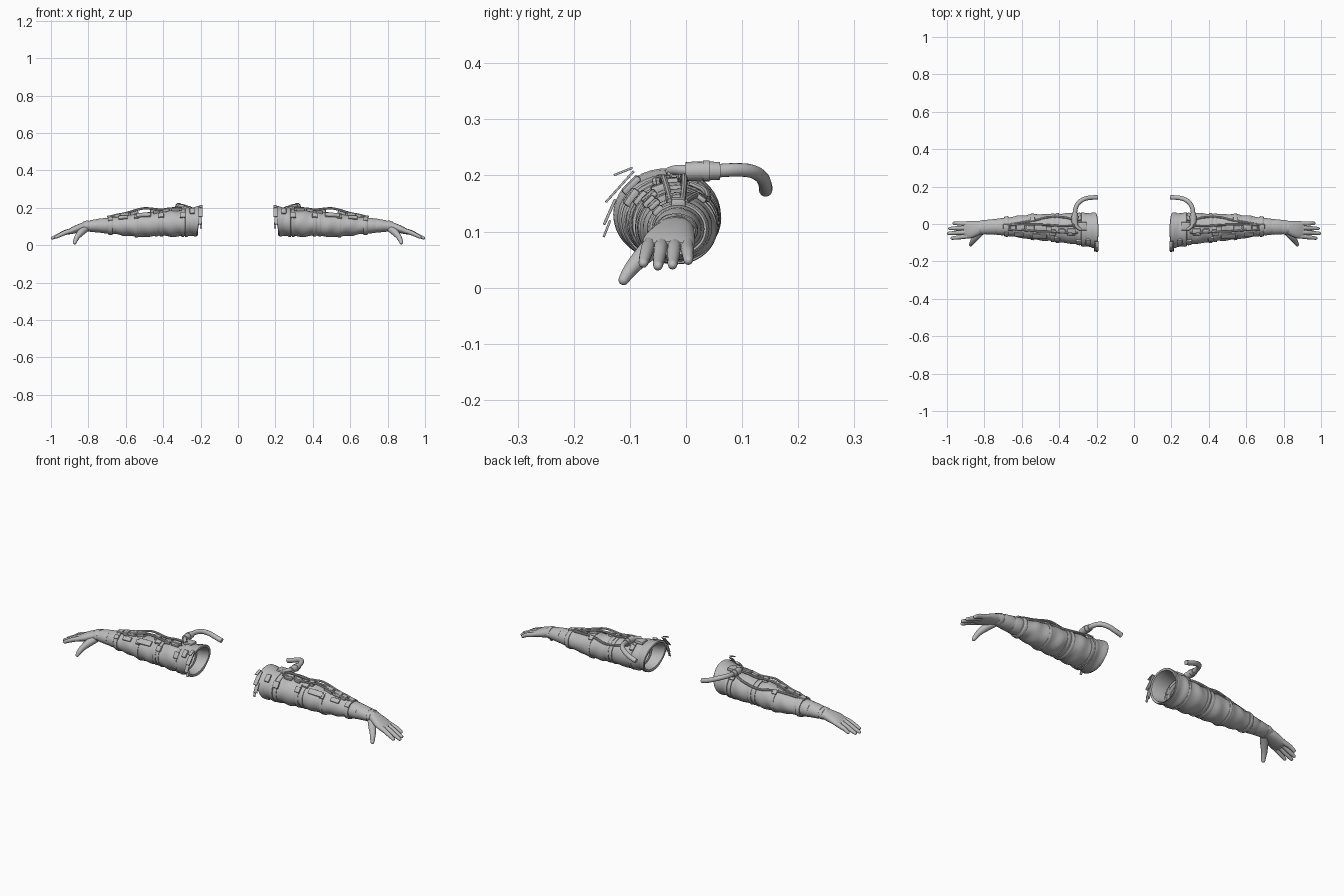
import bpy, bmesh, math
from mathutils import Vector, Matrix

if "Cube" in bpy.data.objects:
    bpy.data.objects.remove(bpy.data.objects["Cube"])

grey = bpy.data.materials.new("suit_grey")
grey.diffuse_color = (0.5, 0.5, 0.5, 1)
grey.use_nodes = True
grey.node_tree.nodes["Principled BSDF"].inputs["Base Color"].default_value = grey.diffuse_color

# Sleeve stations: x, top z, bottom z, back y, front y
SLEEVE = [(0.19, .212, .052, .058, -.128), (0.27, .198, .050, .058, -.118), (0.30, .187, .048, .056, -.108),
          (0.36, .188, .044, .058, -.104), (0.42, .178, .054, .052, -.094), (0.47, .176, .044, .054, -.090),
          (0.55, .168, .046, .052, -.082), (0.62, .157, .053, .044, -.072), (0.69, .146, .063, .032, -.060),
          (0.75, .139, .070, .024, -.055), (0.80, .130, .075, .019, -.053), (0.83, .125, .078, .016, -.055)]


def spline(a, b, c, d, t):
    return tuple(0.5 * (2 * q + (r - p) * t + (2 * p - 5 * q + 4 * r - s) * t * t
                 + (3 * q - p - 3 * r + s) * t ** 3) for p, q, r, s in zip(a, b, c, d))


def finish(name, bm):
    bmesh.ops.recalc_face_normals(bm, faces=bm.faces)
    me = bpy.data.meshes.new(name)
    bm.to_mesh(me)
    bm.free()
    ob = bpy.data.objects.new(name, me)
    bpy.context.collection.objects.link(ob)
    me.materials.append(grey)
    bpy.ops.object.select_all(action='DESELECT')
    bpy.context.view_layer.objects.active = ob
    ob.select_set(True)
    bpy.ops.object.shade_smooth_by_angle(angle=math.radians(40))
    ob.modifiers.new("other_arm", 'MIRROR')
    return ob


def loft(name, rings, caps=True):
    bm = bmesh.new()
    rows = [[bm.verts.new(p) for p in r] for r in rings]
    n = len(rows[0])
    for a, b in zip(rows, rows[1:]):
        for i in range(n):
            j = (i + 1) % n
            bm.faces.new((a[i], a[j], b[j], b[i]))
    if caps:
        bm.faces.new(rows[0])
        bm.faces.new(rows[-1])
    return finish(name, bm)


def section(x):
    S = SLEEVE
    i = max(0, min(len(S) - 2, sum(1 for s in S if s[0] <= x) - 1))
    t = (x - S[i][0]) / (S[i + 1][0] - S[i][0])
    return [p + (q - p) * t for p, q in zip(S[i][1:], S[i + 1][1:])]


def on_arm(x, ang, off=0.0):
    """Point on the sleeve; angle 0 is top, positive turns to the front."""
    top, bot, back, front = section(x)
    a = math.radians(ang)
    return Vector((x, (back + front) / 2 - ((back - front) / 2 + off) * math.sin(a),
                   (top + bot) / 2 + ((top - bot) / 2 + off) * math.cos(a)))


def arm_ring(x, off, slant=0.0, fold=0.0, n=40):
    ring = []
    for i in range(n):
        a = 360 * i / n
        p = on_arm(x, a, off + fold * math.sin(math.radians(3 * a) + 70 * x))
        p.x -= slant * math.cos(math.radians(a))
        ring.append(p)
    return ring


def band(name, x0, x1, h):
    loft(name, [arm_ring(x, o) for x, o in ((x0, -.004), (x0, h * .7), (x0 + .003, h),
                                          (x1 - .003, h), (x1, h * .7), (x1, -.004))], False)


def smooth_path(pts, sub=5):
    p = [pts[0]] + pts + [pts[-1]]
    out = [spline(*p[i:i + 4], k / sub) for i in range(len(p) - 3) for k in range(sub)]
    return out + [tuple(pts[-1])]


def tube(name, pts, n=12, flat=1.0, round_end=False):
    """Sweep of points (x, y, z, radius)."""
    path = smooth_path(pts)
    if round_end:
        a, b = Vector(path[-2][:3]), Vector(path[-1][:3])
        d, r = (b - a).normalized(), path[-1][3]
        path += [(*(b + d * r * math.sin(t)), r * math.cos(t)) for t in (.4, .8, 1.15, 1.45)]
    rings = []
    for i, q in enumerate(path):
        d = (Vector(path[min(i + 1, len(path) - 1)][:3]) - Vector(path[max(i - 1, 0)][:3])).normalized()
        if i == 0:
            u = d.orthogonal().normalized() if abs(d.z) > .9 else d.cross(Vector((0, 0, 1))).normalized()
        u = (u - d * u.dot(d)).normalized()
        v = u.cross(d)
        rings.append([Vector(q[:3]) + (u * math.cos(t) + v * math.sin(t) * flat) * q[3]
                      for t in (2 * math.pi * k / n for k in range(n))])
    return loft(name, rings)


def box(name, loc, size, turn=0.0, bevel=.004, tilt=0.0):
    bm = bmesh.new()
    bmesh.ops.create_cube(bm, size=1)
    bmesh.ops.scale(bm, vec=size, verts=bm.verts)
    bmesh.ops.bevel(bm, geom=bm.edges[:], offset=min(bevel, min(size) * .4), segments=2,
                    profile=.5, affect='EDGES')
    rot = Matrix.Rotation(math.radians(turn), 4, 'X') @ Matrix.Rotation(math.radians(tilt), 4, 'Y')
    bmesh.ops.transform(bm, matrix=Matrix.Translation(loc) @ rot, verts=bm.verts)
    return finish(name, bm)


def arm_box(name, x, ang, size, off=.004):
    slope = math.degrees(math.atan2(on_arm(x - .02, ang).z - on_arm(x + .02, ang).z, .04))
    return box(name, on_arm(x, ang, off), size, ang, tilt=slope * math.cos(math.radians(ang)))


# Sleeve with soft cloth folds, open at the shoulder
xs = [.215 + .0125 * i for i in range(50)]
sleeve = loft("sleeve", [arm_ring(x, .0012 * math.sin(x * 95), fold=.0014) for x in xs], False)
# Shoulder collar: outer skin, rolled rim and inner lining
loft("shoulder_cuff", [arm_ring(x, o, s) for x, o, s in (
    (.285, -.004, 0), (.282, .004, 0), (.272, .005, 0), (.262, .001, .002), (.235, -.001, .009),
    (.222, .004, .012), (.208, .004, .015), (.205, .001, .015), (.207, -.008, .015),
    (.23, -.012, .008), (.275, -.012, 0))], False)

# Straps and bands round the arm
for nm, a, b, h in (("upper_strap", .288, .302, .004), ("elbow_band_inner", .402, .420, .006),
                    ("elbow_band_outer", .424, .444, .004), ("forearm_strap", .535, .552, .004),
                    ("wrist_strap", .672, .694, .007), ("wrist_cuff_inner", .697, .735, .002),
                    ("wrist_cuff_outer", .740, .795, .002), ("glove_rim", .800, .815, .003)):
    band(nm, a, b, h)

# Buckles and pouches on the straps
for i, (x, ang, sx, sy, sz) in enumerate((
        (.295, 55, .030, .034, .014), (.245, 45, .026, .040, .012), (.411, 50, .028, .030, .014),
        (.435, 20, .034, .032, .016), (.543, 45, .026, .026, .012), (.683, 45, .026, .022, .012),
        (.683, 0, .032, .026, .018), (.295, -40, .028, .030, .014), (.543, -35, .026, .024, .010))):
    arm_box("strap_buckle_%d" % (i + 1), x, ang, (sx, sy, sz))
# Equipment along the top of the arm
for i, (x, ang, sx, sy, sz) in enumerate((
        (.335, 12, .045, .036, .014), (.385, 12, .035, .028, .016), (.455, 5, .030, .026, .028),
        (.555, 5, .045, .028, .026), (.605, 5, .045, .034, .016), (.645, 8, .028, .028, .018),
        (.505, 40, .080, .030, .010), (.615, 42, .050, .024, .010))):
    arm_box("equipment_box_%d" % (i + 1), x, ang, (sx, sy, sz), .006)
# Cables bridging the equipment
for i, ang in enumerate((-8, 14)):
    tube("arm_cable_%d" % (i + 1), [(*on_arm(x, ang, o), .0055) for x, o in (
        (.30, .012), (.36, .010), (.41, .012), (.46, .020), (.50, .026), (.54, .022),
        (.60, .013), (.65, .011), (.68, .008))], 8)
tube("back_cable", [(*on_arm(x, a, .004), .006) for x, a in (
    (.30, -25), (.36, -42), (.45, -48), (.53, -30), (.60, -20), (.66, -12))], 8)

# Hose connector and curved hose behind the shoulder
box("hose_mount", (.275, -.012, .200), (.05, .045, .018), bevel=.006)
tube("hose_connector", [(.315, .000, .207, .017), (.317, .03, .208, .017), (.315, .060, .208, .016)], 16)
tube("hose_collar", [(.317, .030, .208, .019), (.317, .042, .208, .019)], 16)
tube("hose", [(.316, .052, .208, .012), (.312, .085, .210, .012), (.295, .115, .208, .012),
              (.265, .134, .198, .012), (.23, .141, .184, .012), (.195, .142, .174, .012)], 16)
tube("hose_side_branch", [(.285, -.03, .207, .008), (.305, -.015, .210, .009), (.316, .01, .208, .010)], 10)

# Torn cloth flaps in front of the shoulder opening
for i, (loc, size, turn) in enumerate((
        ((.200, -.118, .180), (.022, .075, .004), 48), ((.197, -.112, .207), (.016, .036, .004), 22),
        ((.205, -.136, .135), (.020, .050, .005), 66), ((.198, -.141, .105), (.012, .032, .004), 68))):
    box("torn_flap_%d" % (i + 1), loc, size, turn, .001)

# Palm: x, centre y, centre z, half width, half thickness
palm = [(.785, -.018, .103, .034, .025), (.815, -.019, .100, .034, .025), (.84, -.024, .094, .040, .024),
        (.87, -.030, .085, .046, .021), (.895, -.031, .076, .046, .017), (.912, -.031, .070, .042, .012)]
loft("palm", [[(q[0], q[1] + q[3] * math.copysign(abs(math.cos(t)) ** .8, math.cos(t)),
               q[2] + q[4] * math.sin(t)) for t in (2 * math.pi * k / 24 for k in range(24))]
              for q in smooth_path(palm, 4)])
# Fingers from index to little: knuckle y, tip y, tip x, tip z
for nm, y0, y1, x1, z1 in (("index", -.064, -.076, .972, .044), ("middle", -.043, -.050, .992, .039),
                           ("ring", -.020, -.024, .985, .041), ("little", .001, .004, .962, .049)):
    x0, z0 = .885, .079
    tube(nm + "_finger", [(x0, y0, z0, .0125), (x0 + (x1 - x0) * .35, y0 + (y1 - y0) * .35, .070, .0122),
                          (x0 + (x1 - x0) * .7, y0 + (y1 - y0) * .7, z1 + .013, .0108),
                          (x1, y1, z1, .0085)], 12, round_end=True)
# Thumb
tube("thumb", [(.815, -.036, .088, .019), (.838, -.062, .070, .019), (.858, -.086, .047, .015),
               (.868, -.102, .028, .012), (.873, -.111, .014, .0095)], 12, round_end=True)
